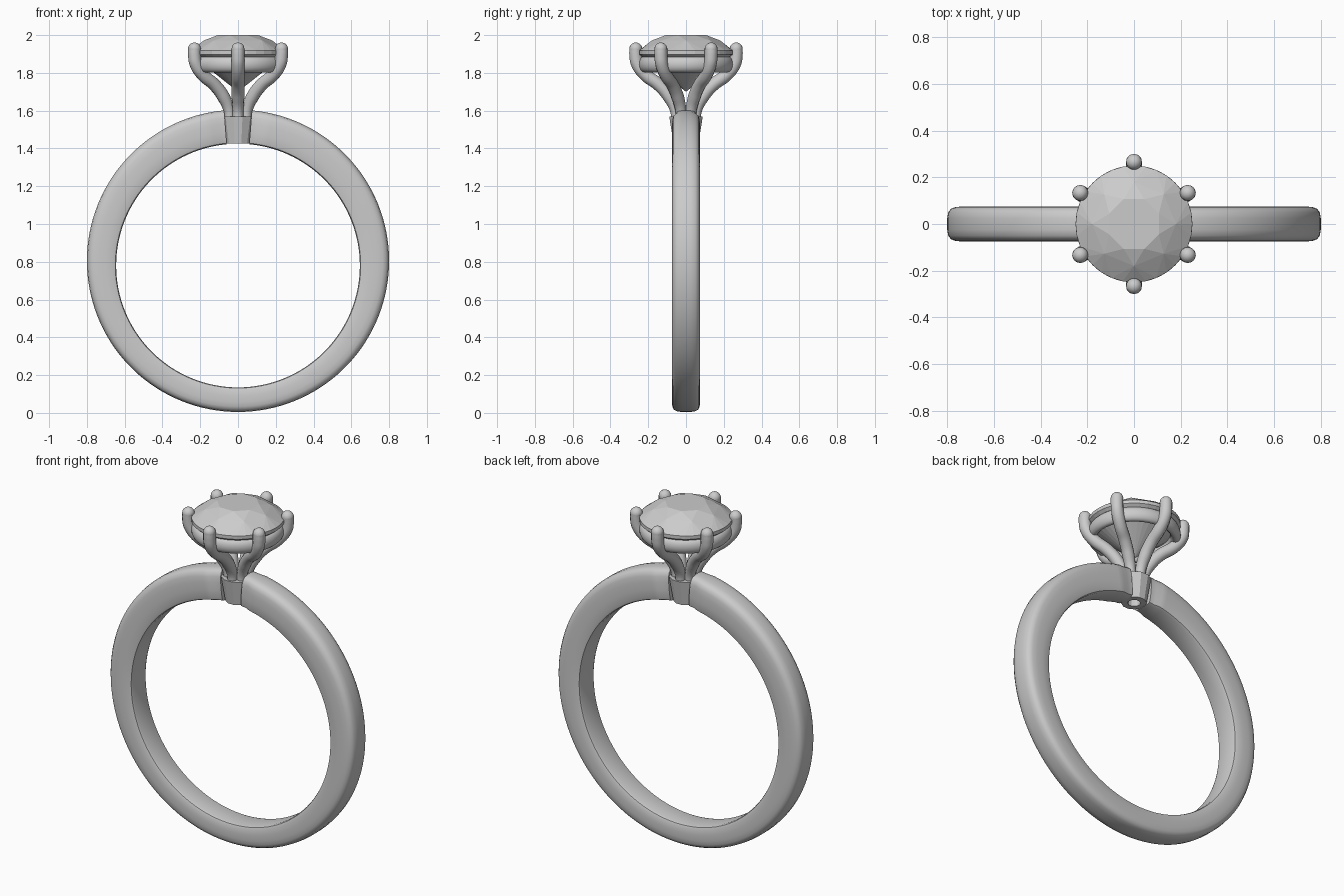
import bpy, bmesh
from math import sin, cos, pi, radians

if "Cube" in bpy.data.objects:
    bpy.data.objects.remove(bpy.data.objects["Cube"])


def make_object(name, bm, smooth_angle=None):
    bmesh.ops.recalc_face_normals(bm, faces=bm.faces)
    me = bpy.data.meshes.new(name)
    bm.to_mesh(me)
    bm.free()
    ob = bpy.data.objects.new(name, me)
    bpy.context.collection.objects.link(ob)
    if smooth_angle:
        bpy.ops.object.select_all(action='DESELECT')
        ob.select_set(True)
        bpy.context.view_layer.objects.active = ob
        bpy.ops.object.shade_smooth_by_angle(angle=radians(smooth_angle))
    return ob


def bridge(bm, rings, closed):
    """Quad skin between equal rings of vertices."""
    n = len(rings[0])
    pairs = list(zip(rings, rings[1:]))
    if closed:
        pairs.append((rings[-1], rings[0]))
    for a, b in pairs:
        for i in range(n):
            j = (i + 1) % n
            bm.faces.new((a[i], a[j], b[j], b[i]))


def lathe(name, profile, sides, angle, phase=0.0):
    """Revolve a closed (r, z) profile around the z axis."""
    bm = bmesh.new()
    rings = []
    for k in range(sides):
        t = 2 * pi * k / sides + phase
        rings.append([bm.verts.new((r * cos(t), r * sin(t), z)) for r, z in profile])
    bridge(bm, rings, True)
    return make_object(name, bm, angle)


# Band: inner and outer circles are offset, so it thickens toward the top
half = [(0, 0.055), (0.03, 0.067), (0.12, 0.072), (0.35, 0.075), (0.6, 0.075),
        (0.78, 0.072), (0.9, 0.065), (0.97, 0.05), (1, 0.025)]
section = half + [(t, -y) for t, y in reversed(half)]
bm = bmesh.new()
rings = []
steps = 128
start = radians(5.3)
for k in range(steps + 1):
    a = start + (2 * pi - 2 * start) * k / steps
    inner = (0.645 * sin(a), 0.78 + 0.645 * cos(a))
    outer = (0.8 * sin(a), 0.805 + 0.8 * cos(a))
    pinch = 0.85 if k in (0, 1, steps - 1, steps) else 1.0
    rings.append([bm.verts.new((inner[0] + t * (outer[0] - inner[0]), y * pinch,
                                inner[1] + t * (outer[1] - inner[1])))
                  for t, y in section])
bridge(bm, rings, False)
bm.faces.new(rings[0])
bm.faces.new(rings[-1])
make_object("band", bm, 40)

# Hollow tapered collet that carries the prongs
lathe("collet", [(0.034, 1.425), (0.068, 1.425), (0.092, 1.57), (0.034, 1.57)],
      12, 25, pi / 12)

# Gallery ring below the stone
cs = [(0.222 + 0.028 * cos(t), 1.845 + 0.042 * sin(t))
      for t in [2 * pi * i / 16 for i in range(16)]]
lathe("gallery_ring", cs, 64, 60)

# Six swept prongs with round tips
path = [(0.05, 1.53), (0.055, 1.60), (0.09, 1.675), (0.145, 1.738),
        (0.215, 1.79), (0.258, 1.85), (0.266, 1.895), (0.266, 1.927)]
for i in range(6):
    a = radians(30 + 60 * i)
    cu = bpy.data.curves.new("prong_path", 'CURVE')
    cu.dimensions = '3D'
    cu.bevel_depth = 0.034
    cu.bevel_resolution = 4
    cu.resolution_u = 6
    cu.use_fill_caps = True
    sp = cu.splines.new('BEZIER')
    sp.bezier_points.add(len(path) - 1)
    for p, (r, z) in zip(sp.bezier_points, path):
        p.co = (r * cos(a), r * sin(a), z)
        p.handle_left_type = p.handle_right_type = 'AUTO'
        p.radius = 0.85 if z < 1.65 else 1.0
    ob = bpy.data.objects.new(f"prong_{i + 1}", cu)
    bpy.context.collection.objects.link(ob)
    bm = bmesh.new()
    bmesh.ops.create_uvsphere(bm, u_segments=16, v_segments=10, radius=0.034)
    r, z = path[-1]
    bmesh.ops.translate(bm, verts=bm.verts, vec=(r * cos(a), r * sin(a), z))
    make_object(f"prong_tip_{i + 1}", bm, 60)

# Round brilliant stone: hull of the table, crown, girdle and culet points
bm = bmesh.new()
for r, z, n, ph in [(0.115, 2.0, 8, 0.5), (0.18, 1.972, 8, 0.0), (0.25, 1.918, 32, 0.0),
                    (0.25, 1.898, 32, 0.0)]:
    for k in range(n):
        t = 2 * pi * (k + ph) / n
        bm.verts.new((r * cos(t), r * sin(t), z))
bm.verts.new((0, 0, 1.70))
bmesh.ops.convex_hull(bm, input=bm.verts)
bmesh.ops.dissolve_limit(bm, angle_limit=radians(1), verts=bm.verts, edges=bm.edges)
make_object("stone", bm)
